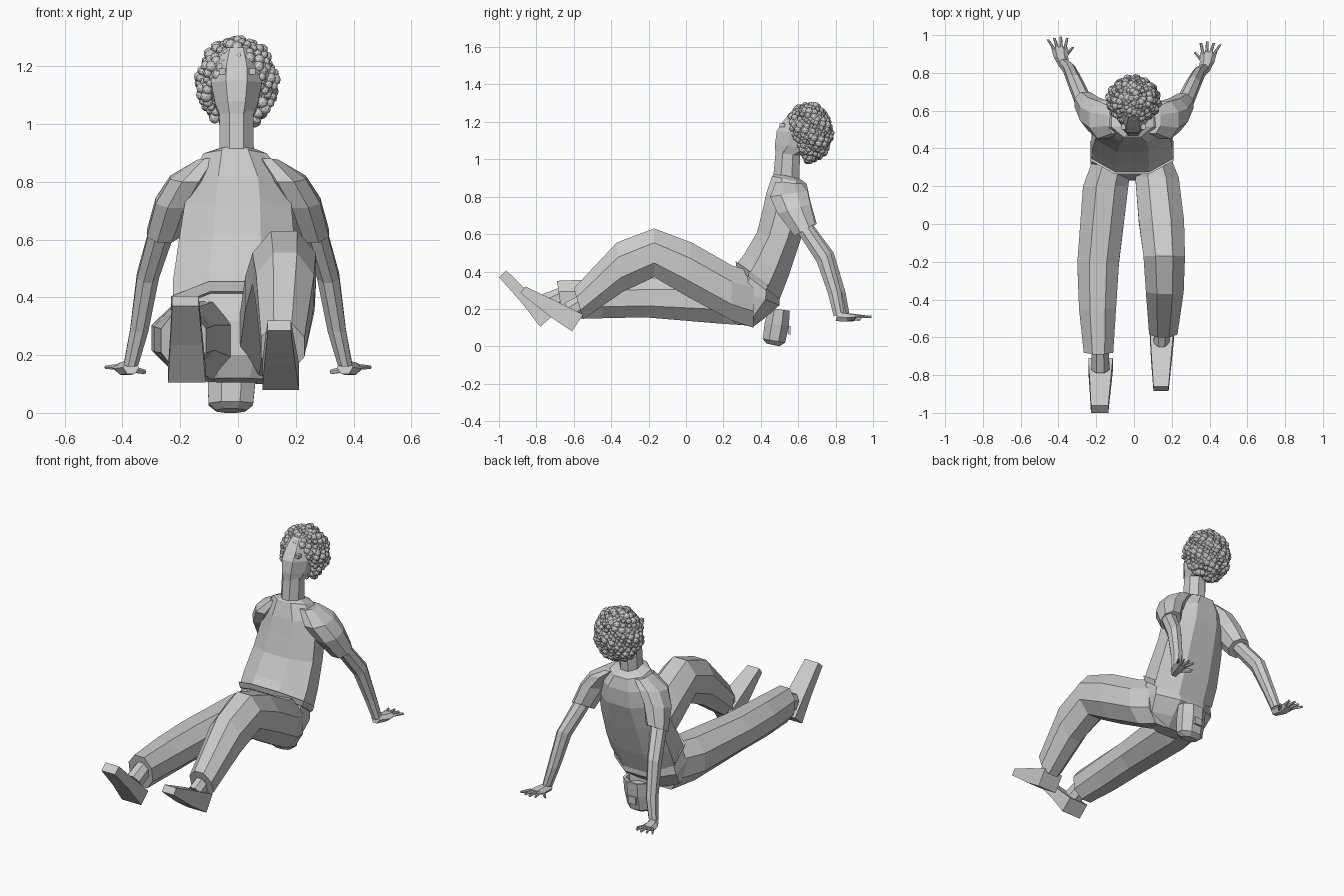
import bpy
import bmesh
import math
from mathutils import Matrix, Vector

default_cube = bpy.data.objects.get("Cube")
if default_cube:
    bpy.data.objects.remove(default_cube, do_unlink=True)

# One plain grey for the whole figure
GREY = (0.6, 0.6, 0.6, 1.0)
grey = bpy.data.materials.new("plain_grey")
grey.use_nodes = True
grey.diffuse_color = GREY
grey.node_tree.nodes["Principled BSDF"].inputs["Base Color"].default_value = GREY


def finish(name, bm):
    """Turn a bmesh into a flat-shaded object."""
    bmesh.ops.recalc_face_normals(bm, faces=bm.faces)
    mesh = bpy.data.meshes.new(name)
    bm.to_mesh(mesh)
    bm.free()
    mesh.materials.append(grey)
    obj = bpy.data.objects.new(name, mesh)
    bpy.context.collection.objects.link(obj)
    return obj


def loft(name, rings, sides=8, mirror=1):
    """Skin cross-sections, each given by the y and z of two opposite
    edges in profile, then its centre x and half width."""
    bm = bmesh.new()
    loops = []
    reach = 1 / math.cos(math.pi / sides)
    for ya, za, yb, zb, cx, half in rings:
        edge_a, edge_b = Vector((cx, ya, za)), Vector((cx, yb, zb))
        middle = (edge_a + edge_b) / 2
        across = (edge_a - edge_b) / 2 * reach
        wide = Vector((half * reach, 0, 0))
        loop = []
        for i in range(sides):
            angle = math.tau * (i + 0.5) / sides
            point = middle + across * math.cos(angle) + wide * math.sin(angle)
            point.x *= mirror
            loop.append(bm.verts.new(point))
        loops.append(loop)
    for lower, upper in zip(loops, loops[1:]):
        for i in range(sides):
            j = (i + 1) % sides
            bm.faces.new((lower[i], lower[j], upper[j], upper[i]))
    bm.faces.new(loops[0])
    bm.faces.new(loops[-1])
    return finish(name, bm)


def block(name, centre, size):
    bm = bmesh.new()
    bmesh.ops.create_cube(bm, size=1, matrix=Matrix.Translation(centre) @ Matrix.Diagonal((*size, 1)))
    return finish(name, bm)


# Torso, hem to collar
loft("shirt", [
    (.27, .44, .50, .25, -.01, .215),
    (.31, .49, .55, .38, -.01, .215),
    (.38, .61, .61, .56, -.005, .2),
    (.41, .73, .655, .70, 0, .185),
    (.43, .82, .66, .80, 0, .165),
    (.46, .91, .645, .87, -.01, .11),
    (.48, .925, .61, .895, -.005, .06),
])
loft("belt", [
    (.27, .42, .49, .25, -.01, .21),
    (.265, .455, .51, .28, -.01, .222),
])
loft("pelvis", [
    (.28, .42, .50, .30, -.01, .2),
    (.24, .32, .50, .22, -.02, .21),
    (.23, .2, .42, .15, -.02, .19),
    (.26, .12, .36, .105, -.01, .12),
])

# Neck and head
loft("neck", [
    (.465, .89, .605, .87, -.005, .06),
    (.48, 1.05, .61, 1.03, -.005, .058),
])
loft("head", [
    (.478, 1.035, .62, 1.02, -.005, .058),
    (.476, 1.08, .70, 1.05, -.005, .074),
    (.485, 1.15, .74, 1.13, -.005, .088),
    (.52, 1.205, .74, 1.21, -.005, .085),
    (.57, 1.265, .70, 1.27, -.005, .055),
])
for side, label in ((1, "left"), (-1, "right")):
    block(label + "_eye", (side * .052 - .003, .515, 1.182), (.022, .03, .02))

# Curly hair: small balls over an ellipsoid, left open at the face
bm = bmesh.new()
COUNT = 460
for i in range(COUNT):
    height = 1 - 2 * (i + .5) / COUNT
    radius = math.sqrt(1 - height * height)
    turn = i * math.pi * (3 - math.sqrt(5))
    bulge = .95 + .07 * math.sin(i * 7)
    spot = Vector((
        bulge * .13 * radius * math.cos(turn) - .003,
        bulge * .118 * radius * math.sin(turn) + .655,
        bulge * .148 * height + 1.142,
    ))
    if spot.y - .54 < (1.2 - spot.z) * .5:
        continue
    bmesh.ops.create_icosphere(bm, subdivisions=2, radius=.017 + .004 * math.sin(i * 3),
                               matrix=Matrix.Translation(spot))
finish("curly_hair", bm)


def arm(label, mirror, lean):
    """Sleeve, forearm and hand; lean moves the lower parts backwards."""
    def shift(rings):
        out = []
        for ya, za, yb, zb, cx, half in rings:
            move = lean * (.85 - (za + zb) / 2)
            out.append((ya + move, za, yb + move, zb, cx, half))
        return out

    loft(label + "_sleeve", shift([
        (.48, .88, .62, .87, .10, .04),
        (.45, .80, .65, .83, .165, .07),
        (.49, .71, .665, .76, .215, .07),
        (.58, .59, .69, .655, .255, .06),
    ]), mirror=mirror)
    loft(label + "_forearm", shift([
        (.59, .62, .67, .65, .262, .045),
        (.70, .45, .775, .50, .312, .038),
        (.76, .28, .83, .29, .342, .032),
        (.79, .16, .845, .18, .37, .025),
    ]), mirror=mirror)
    loft(label + "_palm", shift([
        (.80, .135, .81, .18, .37, .024),
        (.86, .132, .86, .175, .388, .034),
        (.91, .147, .91, .17, .395, .038),
    ]), sides=6, mirror=mirror)
    for i in range(4):
        base = .366 + .019 * i
        tip = base - .012 + .015 * i
        end = .965 - .008 * abs(i - 1)
        loft(f"{label}_finger_{i + 1}", shift([
            (.90, .15, .90, .168, base, .008),
            (end, .152, end, .164, tip, .006),
        ]), sides=6, mirror=mirror)
    loft(label + "_thumb", shift([
        (.85, .14, .87, .16, .365, .012),
        (.90, .135, .91, .15, .325, .007),
    ]), sides=6, mirror=mirror)


arm("left", 1, 0)
arm("right", -1, .04)

# Left leg, knee raised
loft("left_trouser_leg", [
    (.36, .40, .36, .10, .10, .09),
    (.25, .43, .24, .14, .122, .115),
    (.03, .555, .0, .27, .145, .12),
    (-.17, .63, -.17, .37, .16, .11),
    (-.37, .555, -.34, .29, .163, .10),
    (-.60, .31, -.55, .145, .155, .075),
])
loft("left_ankle", [
    (-.56, .28, -.53, .19, .15, .04),
    (-.65, .23, -.59, .14, .145, .042),
])
loft("left_shoe", [
    (-.86, .32, -.885, .285, .143, .04),
    (-.68, .235, -.735, .165, .145, .054),
    (-.55, .17, -.61, .08, .148, .064),
], sides=4)

# Right leg, stretched out
loft("right_trouser_leg", [
    (.36, .39, .36, .11, -.11, .10),
    (.20, .38, .20, .12, -.15, .12),
    (-.20, .365, -.22, .155, -.19, .11),
    (-.45, .36, -.45, .15, -.193, .098),
    (-.69, .35, -.66, .15, -.188, .078),
])
loft("right_ankle", [
    (-.66, .32, -.65, .22, -.18, .045),
    (-.79, .27, -.73, .17, -.178, .048),
])
loft("right_shoe", [
    (-.96, .405, -1.0, .37, -.182, .046),
    (-.82, .27, -.88, .235, -.179, .056),
    (-.71, .165, -.78, .105, -.177, .065),
], sides=4)

# Open pouch hanging behind the hips
loft("pouch", [
    (.43, .015, .50, .0, -.025, .05),
    (.41, .04, .53, .02, -.025, .077),
    (.42, .12, .55, .11, -.022, .083),
    (.44, .205, .555, .19, -.022, .084),
    (.455, .203, .54, .19, -.022, .07),
    (.455, .16, .54, .15, -.022, .066),
])
block("pouch_pocket", (-.022, .552, .085), (.05, .012, .045))
